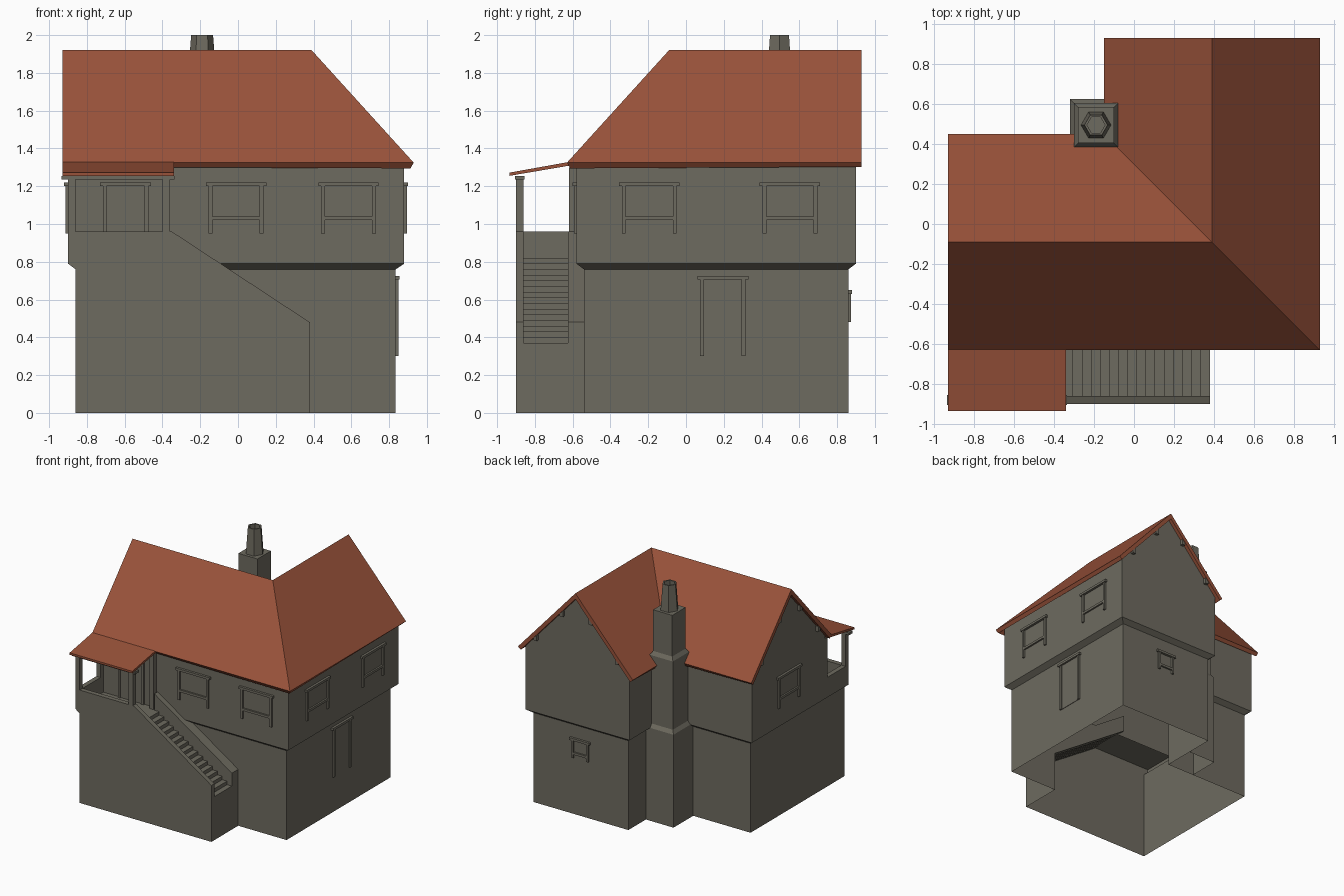
import bpy, bmesh, math
from mathutils import Vector, Matrix

if "Cube" in bpy.data.objects:
    bpy.data.objects.remove(bpy.data.objects["Cube"])


def material(name, rgb):
    m = bpy.data.materials.new(name)
    m.use_nodes = True
    m.diffuse_color = (*rgb, 1)
    m.node_tree.nodes["Principled BSDF"].inputs["Base Color"].default_value = (*rgb, 1)
    return m


STONE = material("grey stone", (0.155, 0.145, 0.115))
TILE = material("red tile", (0.32, 0.085, 0.042))


def finish(name, bm, mat, recalc=True):
    if recalc:
        bmesh.ops.recalc_face_normals(bm, faces=bm.faces)
    mesh = bpy.data.meshes.new(name)
    bm.to_mesh(mesh)
    bm.free()
    mesh.materials.append(mat)
    ob = bpy.data.objects.new(name, mesh)
    bpy.context.collection.objects.link(ob)
    return ob


def poly(bm, pts):
    return bm.faces.new([bm.verts.new(p) for p in pts])


def add_box(bm, x0, x1, y0, y1, z0, z1):
    size = Vector((x1 - x0, y1 - y0, z1 - z0))
    mid = Vector((x0 + x1, y0 + y1, z0 + z1)) / 2
    bmesh.ops.create_cube(bm, size=1, matrix=Matrix.Translation(mid) @ Matrix.Diagonal((*size, 1)))


def loft(bm, rings, skip=()):
    """Join closed rings of points; skip holds (ring, side) pairs left open."""
    rows = [[bm.verts.new(p) for p in ring] for ring in rings]
    n = len(rows[0])
    for r in range(len(rows) - 1):
        for i in range(n):
            if (r, i) not in skip:
                j = (i + 1) % n
                bm.faces.new((rows[r][i], rows[r][j], rows[r + 1][j], rows[r + 1][i]))
    return rows


def extrude_profile(bm, pts, y0, y1):
    """Prism from an x-z outline between two y positions."""
    a, b = loft(bm, [[(x, y, z) for x, z in pts] for y in (y0, y1)])
    bm.faces.new(a)
    bm.faces.new(b)


# Main dimensions
EAVE, RIDGE = 1.325, 1.92
RX, RY = 0.39, -0.09              # ridge positions of the two wings
WALL_TOP, GABLE_TOP = 1.33, 1.87
JET0, JET1 = 0.76, 0.79           # jetty bottom and top
STAIR_X, LAND_X = 0.38, -0.35     # foot and head of the stairs
FOOT_Z, LAND_Z, RAIL = 0.34, 0.82, 0.14


def footprint(w, e, s, n, xi, yi, z):
    pts = [(w, s), (STAIR_X, s), (e, s), (e, n), (xi, n), (xi, yi), (w, yi)]
    return [(x, y, z) for x, y in pts]


# House walls: L-shaped shell with a jettied upper floor and two gables
LOW = (-0.86, 0.835, -0.54, 0.86, -0.06, 0.36)
UP = (-0.90, 0.88, -0.58, 0.90, -0.10, 0.40)
bm = bmesh.new()
rows = loft(bm, [footprint(*LOW, 0), footprint(*LOW, JET0),
                 footprint(*UP, JET1), footprint(*UP, WALL_TOP)], skip={(0, 0)})
top = rows[-1]
bm.faces.new((top[6], top[0], bm.verts.new((UP[0], RY, GABLE_TOP))))
bm.faces.new((top[3], top[4], bm.verts.new((RX, UP[3], GABLE_TOP))))
finish("house_walls", bm, STONE)

bm = bmesh.new()
poly(bm, [(STAIR_X, LOW[2], FOOT_Z + RAIL), (STAIR_X, LOW[2], JET0), (-0.05, LOW[2], JET0)])
finish("wall_above_stairs", bm, STONE)

# Main roof: two gabled wings meeting in a hip and a valley
bm = bmesh.new()
E, X0, X1, Y0, Y1 = EAVE, -0.93, 0.93, -0.63, 0.93
A, B, C, D, V, F = [bm.verts.new(p) for p in (
    (X0, Y0, E), (X1, Y0, E), (X1, Y1, E), (2 * RX - X1, Y1, E),
    (2 * RX - X1, 2 * RY - Y0, E), (X0, 2 * RY - Y0, E))]
R1, H, R2 = [bm.verts.new(p) for p in ((X0, RY, RIDGE), (RX, RY, RIDGE), (RX, Y1, RIDGE))]
for face in ((A, B, H, R1), (B, C, R2, H), (D, V, H, R2), (V, F, R1, H)):
    f = bm.faces.new(face)
    f.normal_update()
    if f.normal.z < 0:
        f.normal_flip()
roof = finish("main_roof", bm, TILE, recalc=False)
mod = roof.modifiers.new("thickness", 'SOLIDIFY')
mod.thickness, mod.offset, mod.use_even_offset = 0.033, -1, True

# Purlin ends under the gable eaves
bm = bmesh.new()
for t in (0.22, 0.72):
    for s in (-1, 1):
        off, z = s * 0.49 * (1 - t), WALL_TOP + (GABLE_TOP - WALL_TOP) * t
        add_box(bm, X0 + 0.005, UP[0], RY + off - 0.015, RY + off + 0.015, z - 0.035, z + 0.01)
        add_box(bm, RX + off - 0.015, RX + off + 0.015, UP[3], Y1 - 0.005, z - 0.035, z + 0.01)
finish("purlin_ends", bm, STONE)

# Stair and porch base: front, end and west walls with the jetty
YF, YI, T = -0.90, -0.625, 0.04
bm = bmesh.new()
poly(bm, [(x, YF, z) for x, z in ((LOW[0], 0), (STAIR_X, 0), (STAIR_X, FOOT_Z),
          (LAND_X, LAND_Z), (UP[0], LAND_Z), (UP[0], JET1), (LOW[0], JET0))])
poly(bm, [(STAIR_X, YF, 0), (STAIR_X, LOW[2], 0), (STAIR_X, LOW[2], FOOT_Z), (STAIR_X, YF, FOOT_Z)])
side = ((LOW[0], 0), (LOW[0], JET0), (UP[0], JET1), (UP[0], LAND_Z))
for (xa, za), (xb, zb) in zip(side, side[1:]):
    poly(bm, [(xa, YF, za), (xa, LOW[2], za), (xb, LOW[2], zb), (xb, YF, zb)])
bmesh.ops.remove_doubles(bm, verts=bm.verts, dist=0.0005)
finish("porch_base", bm, STONE)

# Steps and landing
STEPS = 16
run, rise = (STAIR_X - LAND_X) / STEPS, (LAND_Z - FOOT_Z) / STEPS
path = [(STAIR_X, FOOT_Z)]
for i in range(STEPS):
    path += [(STAIR_X - i * run, FOOT_Z + (i + 1) * rise),
             (STAIR_X - (i + 1) * run, FOOT_Z + (i + 1) * rise)]
path.append((UP[0], LAND_Z))
bm = bmesh.new()
for (xa, za), (xb, zb) in zip(path, path[1:]):
    poly(bm, [(xa, YF + T, za), (xa, YI, za), (xb, YI, zb), (xb, YF + T, zb)])
poly(bm, [(UP[0], YI, LAND_Z), (LAND_X, YI, LAND_Z), (LAND_X, UP[2], LAND_Z), (UP[0], UP[2], LAND_Z)])
bmesh.ops.remove_doubles(bm, verts=bm.verts, dist=0.0005)
finish("steps", bm, STONE)

# Parapets beside the stairs and round the porch
slope = [(LAND_X, LAND_Z + RAIL), (STAIR_X, FOOT_Z + RAIL), (STAIR_X, FOOT_Z), (LAND_X, LAND_Z)]
bm = bmesh.new()
extrude_profile(bm, [(UP[0], LAND_Z + RAIL)] + slope + [(UP[0], LAND_Z)], YF, YF + T)
extrude_profile(bm, slope, YI, LOW[2])
add_box(bm, UP[0], UP[0] + T, YF + T, UP[2], LAND_Z, LAND_Z + RAIL)
finish("parapets", bm, STONE)

# Porch posts and beam
bm = bmesh.new()
for x in (UP[0], -0.40):
    add_box(bm, x, x + T, YF, YF + T, LAND_Z, 1.245)
    add_box(bm, x, x + T, YI + 0.005, UP[2], LAND_Z, 1.30)
add_box(bm, -0.935, -0.335, YF - 0.005, YF + T + 0.005, 1.235, 1.255)
finish("porch_frame", bm, STONE)

# Porch roof
bm = bmesh.new()
loft(bm, [[(x, -0.935, 1.255), (x, -0.935, 1.272), (x, -0.60, 1.332), (x, -0.60, 1.312)]
          for x in (X0, -0.34)])
bmesh.ops.holes_fill(bm, edges=bm.edges)
finish("porch_roof", bm, TILE)


# Window and door surrounds, built facing -y and then turned to their wall
def surround(name, x, y, angle, width, z0, z1, sill=None, leaf=False):
    bm = bmesh.new()
    h, p = width / 2, 0.02
    add_box(bm, -h, h, -0.02, 0, z1 - p, z1)
    for s in (-1, 1):
        c = s * (h - 0.025)
        add_box(bm, c - p / 2, c + p / 2, -0.014, 0, z0, z1 - p)
    if sill:
        add_box(bm, -h + 0.03, h - 0.03, -0.014, 0, sill, sill + p)
    if leaf:
        add_box(bm, -h + 0.03, h - 0.03, -0.004, 0, z0, z1 - p)
    ob = finish(name, bm, STONE)
    ob.location = (x, y, 0)
    ob.rotation_euler.z = math.radians(angle)


for i, x in enumerate((-0.01, 0.585)):
    surround(f"front_window_{i + 1}", x, UP[2], 0, 0.32, 0.95, 1.22, 1.02)
for i, y in enumerate((-0.195, 0.55)):
    surround(f"left_window_{i + 1}", UP[1], y, 90, 0.32, 0.95, 1.22, 1.02)
surround("right_window", UP[0], RY, -90, 0.32, 0.95, 1.22, 1.02)
surround("back_window", RX, LOW[3], 180, 0.19, 0.48, 0.65, 0.51)
surround("porch_door", -0.595, UP[2], 0, 0.27, LAND_Z, 1.22, leaf=True)
surround("left_door", LOW[1], 0.195, 90, 0.27, 0.30, 0.725, leaf=True)

# Chimney stack with two shoulders, in the inner corner
CX, CY = -0.19, 0.495
bm = bmesh.new()
rows = loft(bm, [[(CX + sx * h, CY + sy * h, z) for sx, sy in ((-1, -1), (1, -1), (1, 1), (-1, 1))]
                 for z, h in ((0, 0.13), (0.79, 0.13), (0.82, 0.11),
                              (1.40, 0.11), (1.43, 0.09), (1.78, 0.09))])
bm.faces.new(rows[-1])
finish("chimney_stack", bm, STONE)

# Six-sided hollow chimney pot
bm = bmesh.new()
rows = loft(bm, [[(CX + r * math.cos(k * math.pi / 3), CY + r * math.sin(k * math.pi / 3), z)
                  for k in range(6)]
                 for z, r in ((1.78, 0.075), (2.0, 0.058), (2.0, 0.045), (1.82, 0.045))])
bm.faces.new(rows[-1])
finish("chimney_pot", bm, STONE)
